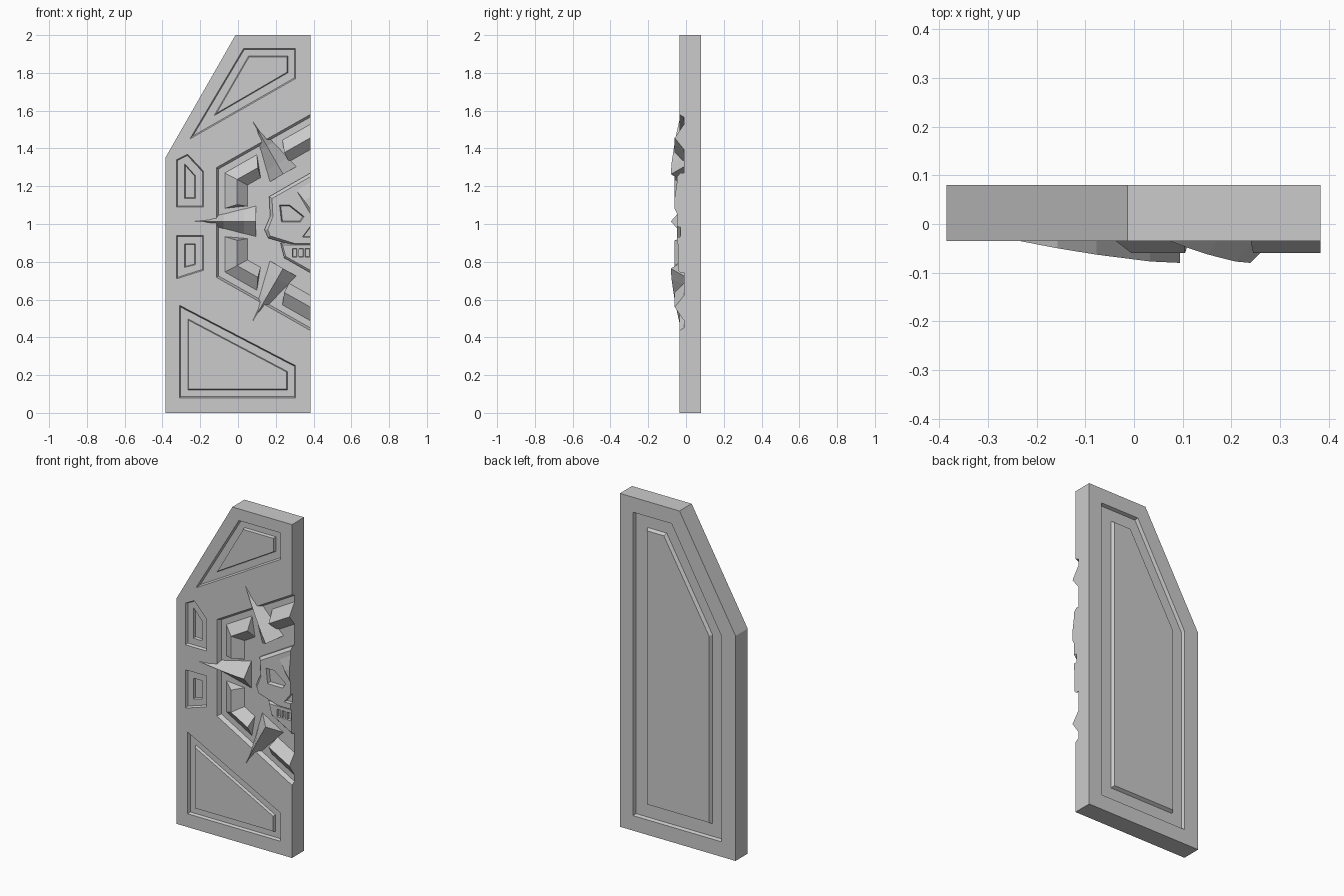
import bpy, bmesh, math
from mathutils import Vector

if "Cube" in bpy.data.objects:
    bpy.data.objects.remove(bpy.data.objects["Cube"])

FRONT, BACK, FLOOR = -0.035, 0.08, -0.01
EDGE, MID = 0.383, 1.008          # meeting edge of the door leaf, emblem centre height


def offset(pts, d):
    """Mitred inward offset of a closed (x, z) outline."""
    v = [Vector(p) for p in pts]
    n = len(v)
    area = sum(v[i].x * v[(i + 1) % n].y - v[(i + 1) % n].x * v[i].y for i in range(n))
    s = 1 if area > 0 else -1
    out = []
    for i in range(n):
        a, b = (v[i] - v[i - 1]).normalized(), (v[(i + 1) % n] - v[i]).normalized()
        na, nb = Vector((-a.y, a.x)) * s, Vector((-b.y, b.x)) * s
        out.append(tuple(v[i] + (na + nb) * (d / (1 + na.dot(nb)))))
    return out


def loft(name, rings):
    """Solid through rings of 3D points, capped at both ends."""
    bm = bmesh.new()
    rows = [[bm.verts.new(p) for p in r] for r in rings]
    n = len(rows[0])
    for a, b in zip(rows, rows[1:]):
        for i in range(n):
            bm.faces.new((a[i], a[(i + 1) % n], b[(i + 1) % n], b[i]))
    bm.faces.new(rows[0])
    bm.faces.new(rows[-1])
    bmesh.ops.recalc_face_normals(bm, faces=bm.faces[:])
    me = bpy.data.meshes.new(name)
    bm.to_mesh(me)
    bm.free()
    ob = bpy.data.objects.new(name, me)
    bpy.context.collection.objects.link(ob)
    return ob


def stack(name, layers):
    """Solid from (outline, y) layers."""
    return loft(name, [[(x, y, z) for x, z in o] for o, y in layers])


def cut(ob, cutters):
    """Subtract the cutters one by one, bake the result, drop the cutters."""
    for c in cutters:
        c.hide_render = True
        m = ob.modifiers.new("cut", 'BOOLEAN')
        m.operation, m.solver, m.object = 'DIFFERENCE', 'EXACT', c
    bpy.context.view_layer.update()
    dg = bpy.context.evaluated_depsgraph_get()
    me = bpy.data.meshes.new_from_object(ob.evaluated_get(dg))
    ob.modifiers.clear()
    ob.data = me
    for c in cutters:
        bpy.data.objects.remove(c)


def pocket(o, y0, y1, bevel=0.006):
    """Cutter sinking from surface y0 to depth y1."""
    out = y0 + math.copysign(0.06, y0 - y1)
    return stack("cutter", [(o, out), (o, y0), (offset(o, bevel), y1)])


# door slab
slab = stack("door_slab", [(o, y) for y in (FRONT, BACK) for o in
             [[(-0.385, 0), (EDGE, 0), (EDGE, 2), (-0.013, 2), (-0.385, 1.35)]]])
cutters = []

# large front panels: sunken frame with a raised centre
large = {
    "top_panel": ([(0.03, 1.93), (0.305, 1.93), (0.305, 1.77), (-0.255, 1.45)],
                  [(0.055, 1.89), (0.265, 1.89), (0.265, 1.80), (-0.13, 1.57)]),
    "bottom_panel": ([(-0.31, 0.57), (0.305, 0.25), (0.305, 0.08), (-0.31, 0.08)],
                     [(-0.267, 0.50), (0.263, 0.22), (0.263, 0.12), (-0.267, 0.12)]),
}
for name, (outer, inner) in large.items():
    cutters.append(pocket(outer, FRONT, -0.018))
    stack(name, [(inner, -0.014), (offset(inner, 0.006), -0.034)])

# small side panels: two-step recess
small = [
    ([(-0.325, 1.34), (-0.267, 1.37), (-0.183, 1.28), (-0.183, 1.09), (-0.325, 1.09)],
     [(-0.283, 1.32), (-0.225, 1.255), (-0.225, 1.135), (-0.283, 1.135)]),
    ([(-0.325, 0.94), (-0.183, 0.94), (-0.183, 0.755), (-0.325, 0.71)],
     [(-0.283, 0.895), (-0.225, 0.895), (-0.225, 0.785), (-0.283, 0.77)]),
]
for outer, inner in small:
    cutters += [pocket(outer, FRONT, -0.02), pocket(inner, -0.02, -0.005, 0.004)]

# back panel: sunken frame with a raised centre
back_o = [(-0.29, 0.09), (0.295, 0.09), (0.295, 1.91), (0.04, 1.91), (-0.29, 1.325)]
back_i = [(-0.22, 0.17), (0.215, 0.17), (0.215, 1.835), (0.085, 1.835), (-0.22, 1.305)]
cutters.append(pocket(back_o, BACK, 0.06))
stack("back_panel", [(back_i, 0.057), (offset(back_i, 0.012), 0.079)])

# hexagonal emblem recess, open at the meeting edge
k = 0.566
hexa = [(-0.115, MID + 0.29), (-0.115, MID - 0.29), (0.5, MID - 0.29 - 0.615 * k),
        (0.5, MID + 0.29 + 0.615 * k)]
cutters.append(pocket(hexa, FRONT, FLOOR, 0.012))
cut(slab, cutters)

# ridged ring segments, stations of outer / ridge / inner points, mirrored in height
corner = [[(-0.07, 0.075), (-0.005, 0.095), (0.05, 0.085)],
          [(-0.07, 0.262), (-0.005, 0.228), (0.05, 0.198)],
          [(0.10, 0.359), (0.105, 0.290), (0.12, 0.238)]]
upper = [[(0.235, 0.436), (0.245, 0.370), (0.27, 0.322)],
         [(EDGE, 0.520), (EDGE, 0.448), (EDGE, 0.386)]]
for side, s in (("upper", 1), ("lower", -1)):
    for part, path in (("corner", corner), ("edge", upper)):
        rings = []
        for o, r, i in path:
            rings.append([(o[0], 0, MID + s * o[1]), (o[0], FLOOR, MID + s * o[1]),
                          (r[0], -0.06, MID + s * r[1]),
                          (i[0], FLOOR, MID + s * i[1]), (i[0], 0, MID + s * i[1])])
        loft(f"{side}_{part}_ridge", rings)

# three curved spikes radiating from the emblem centre: (radius, half width, ridge y)
stations = [(0.618, 0.001, -0.035), (0.54, 0.021, -0.05), (0.46, 0.042, -0.063),
            (0.35, 0.070, -0.077), (0.288, 0.086, -0.08)]
for name, deg in (("middle_spike", 0), ("upper_spike", 60), ("lower_spike", -60)):
    a = math.radians(deg)
    u, w = Vector((-math.cos(a), 0, math.sin(a))), Vector((math.sin(a), 0, math.cos(a)))
    c = Vector((EDGE, 0, MID + 0.006))
    loft(name, [[c + u * r - w * h + Vector((0, -0.005, 0)), c + u * r + Vector((0, y, 0)),
                 c + u * r + w * h + Vector((0, -0.005, 0))] for r, h, y in stations])

# half mask: cranium with eye and nose openings
head = [(EDGE, 1.27), (0.165, 1.145), (0.17, 1.04), (0.14, 0.97), (0.16, 0.925),
        (0.30, 0.885), (EDGE, 0.885)]
face = [(EDGE, 1.25), (0.18, 1.135), (0.185, 1.04), (0.158, 0.97), (0.17, 0.937),
        (0.30, 0.897), (EDGE, 0.897)]
mask = stack("mask_cranium", [(head, -0.005), (head, -0.03), (face, -0.048)])
eye = [(0.22, 1.10), (0.275, 1.10), (0.35, 1.04), (0.33, 1.01), (0.23, 1.01)]
nose = [(0.34, 0.93), (0.40, 1.01), (0.40, 0.93)]
cut(mask, [pocket(eye, -0.048, -0.028), pocket(nose, -0.048, -0.028, 0.003)])

# brow wedge
loft("mask_brow", [[(0.30, -0.045, 1.19), (EDGE, -0.045, 1.24), (EDGE, -0.045, 1.05)],
                   [(0.35, -0.06, 1.125), (EDGE, -0.06, 1.14), (EDGE, -0.06, 1.08)]])

# jaw with tooth slots
jaw = [(0.225, 0.90), (0.245, 0.82), (EDGE, 0.742), (EDGE, 0.90)]
jaw_front = [(0.235, 0.89), (0.253, 0.828), (EDGE, 0.755), (EDGE, 0.89)]
jaw_ob = stack("mask_jaw", [(jaw, -0.005), (jaw, -0.03), (jaw_front, -0.042)])
slots = []
for i in range(3):
    x = 0.288 + i * 0.034
    slots.append(pocket([(x, 0.825), (x + 0.024, 0.825), (x + 0.024, 0.87), (x, 0.87)],
                        -0.042, -0.027, 0.002))
cut(jaw_ob, slots)
